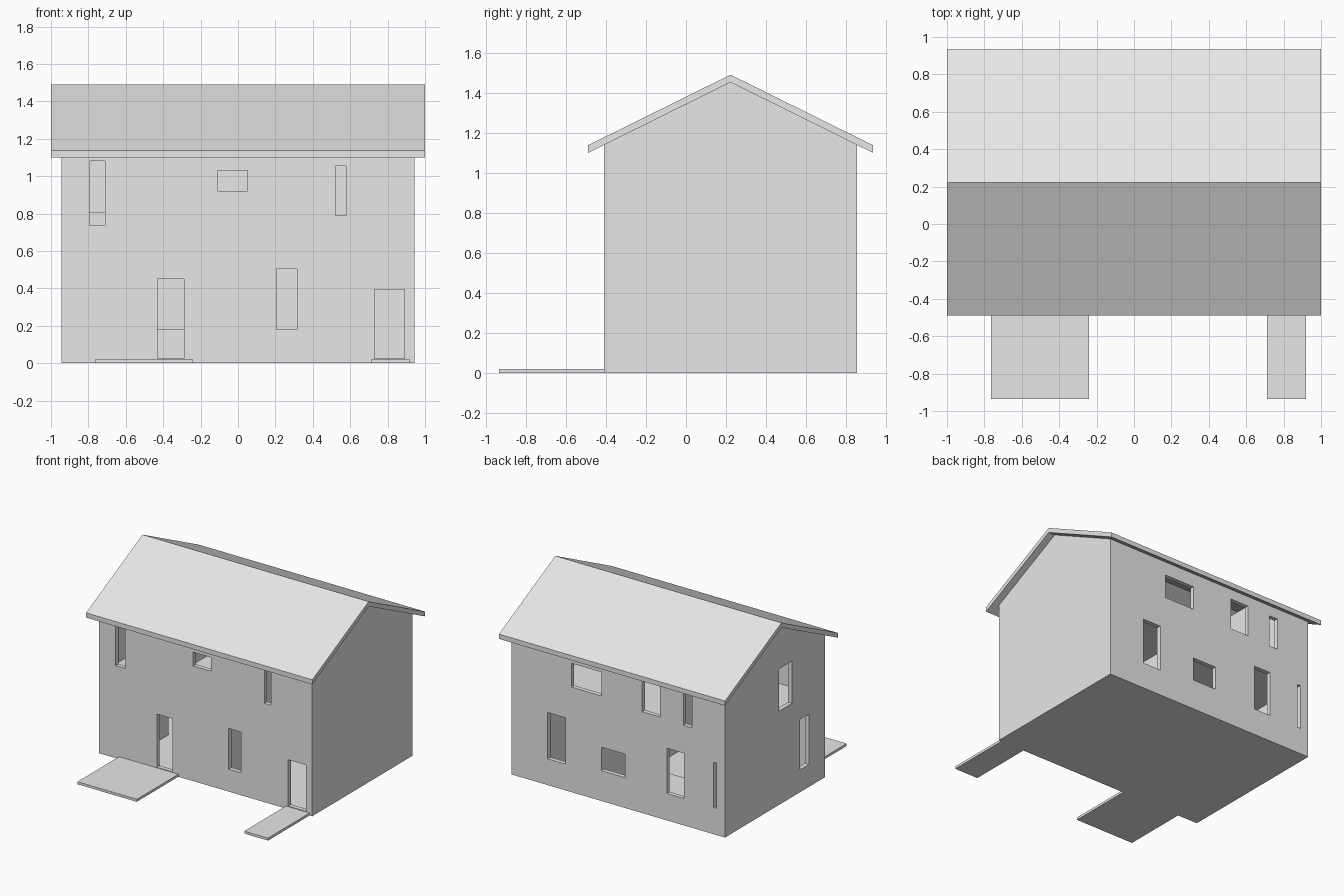
import bpy
import bmesh

cube = bpy.data.objects.get("Cube")
if cube:
    bpy.data.objects.remove(cube, do_unlink=True)

# One plain grey for the whole house
grey = bpy.data.materials.new("plain_grey")
grey.use_nodes = True
colour = (0.8, 0.8, 0.8, 1)
grey.diffuse_color = colour
for node in grey.node_tree.nodes:
    if node.type == 'BSDF_PRINCIPLED':
        node.inputs["Base Color"].default_value = colour


def make_object(name, bm):
    bmesh.ops.recalc_face_normals(bm, faces=bm.faces)
    mesh = bpy.data.meshes.new(name)
    bm.to_mesh(mesh)
    bm.free()
    mesh.materials.append(grey)
    obj = bpy.data.objects.new(name, mesh)
    bpy.context.collection.objects.link(obj)
    return obj


def prism(name, profile, half_length):
    """Extrude a (y, z) profile along x."""
    bm = bmesh.new()
    face = bm.faces.new([bm.verts.new((-half_length, y, z)) for y, z in profile])
    moved = bmesh.ops.extrude_face_region(bm, geom=[face])["geom"]
    verts = [v for v in moved if isinstance(v, bmesh.types.BMVert)]
    bmesh.ops.translate(bm, verts=verts, vec=(2 * half_length, 0, 0))
    return make_object(name, bm)


def boxes(name, bounds):
    """One object holding boxes given as (x range, y range, z range)."""
    bm = bmesh.new()
    for ranges in bounds:
        verts = bmesh.ops.create_cube(bm, size=1)["verts"]
        for v in verts:
            v.co = [(a + b) / 2 + c * (b - a) for c, (a, b) in zip(v.co, ranges)]
    return make_object(name, bm)


def cut(target, cutter):
    cutter.hide_render = True
    mod = target.modifiers.new("cut", 'BOOLEAN')
    mod.operation = 'DIFFERENCE'
    mod.solver = 'EXACT'
    mod.object = cutter
    bpy.context.view_layer.objects.active = target
    bpy.ops.object.modifier_apply(modifier=mod.name)
    bpy.data.objects.remove(cutter, do_unlink=True)


RIDGE_Y, SLOPE, UNDER = 0.2225, 0.495, 1.452
SIDE, FRONT, BACK, WALL = 0.943, -0.41, 0.855, 0.035


def under_roof(y):
    return UNDER - SLOPE * abs(y - RIDGE_Y)


def house_profile(front, back, bottom, lift):
    return [(front, bottom), (back, bottom), (back, under_roof(back) + lift),
            (RIDGE_Y, UNDER + lift), (front, under_roof(front) + lift)]


# Hollow walls with a floor
walls = prism("walls", house_profile(FRONT, BACK, 0, 0.004), SIDE)
inner = house_profile(FRONT + WALL, BACK - WALL, 0.02, 0.1)
cut(walls, prism("hollow_cutter", inner, SIDE - WALL))

# Door and window openings: (low, high) along the wall, then (low, high) in z
front_openings = [
    (-0.795, -0.71, 0.74, 1.08), (-0.11, 0.05, 0.92, 1.03),
    (0.52, 0.577, 0.79, 1.055), (0.205, 0.315, 0.18, 0.505),
    (-0.43, -0.29, 0.025, 0.45), (0.73, 0.89, 0.025, 0.395)]
back_openings = [
    (0.15, 0.415, 0.84, 1.03), (-0.37, -0.21, 0.81, 1.06),
    (-0.65, -0.575, 0.8, 1.055), (0.467, 0.625, 0.21, 0.58),
    (-0.06, 0.15, 0.243, 0.43), (-0.58, -0.43, 0.215, 0.577),
    (-0.87, -0.844, 0.213, 0.575)]
side_openings = [(0.01, 0.174, 0.75, 1.087), (-0.207, -0.093, 0.18, 0.58)]

openings = []
for y, group in ((FRONT, front_openings), (BACK, back_openings)):
    openings += [((a, b), (y - 0.05, y + 0.05), (lo, hi)) for a, b, lo, hi in group]
openings += [((-SIDE - 0.05, -SIDE + 0.05), (a, b), (lo, hi))
             for a, b, lo, hi in side_openings]
cut(walls, boxes("opening_cutter", openings))

# Gable roof with plumb-cut eaves
EAVE, THICK = 0.7125, 0.038
roof_profile = [(RIDGE_Y + s * d, under_roof(RIDGE_Y + d) + t) for s, d, t in
                ((-1, EAVE, 0), (-1, EAVE, THICK), (0, 0, THICK),
                 (1, EAVE, THICK), (1, EAVE, 0), (0, 0, 0))]
prism("roof", roof_profile, 1.0)

# Entrance slabs in front of the two doors
for name, xs in (("wide_entrance_slab", (-0.765, -0.24)),
                 ("narrow_entrance_slab", (0.71, 0.92))):
    boxes(name, [(xs, (-0.935, FRONT), (0, 0.02))])

# Storey floor, partitions and low built-in blocks
IN_X, IN_F, IN_B = SIDE - WALL, FRONT + WALL, BACK - WALL
boxes("upper_floor", [((-IN_X, IN_X), (IN_F, IN_B), (0.62, 0.66))])
boxes("lower_partitions", [
    ((0.155, 0.18), (IN_F, IN_B), (0.02, 0.62)),
    ((0.66, 0.685), (0.3, IN_B), (0.02, 0.62)),
    ((-0.71, -0.685), (IN_F, 0.1), (0.02, 0.62))])
boxes("upper_partitions", [
    ((-0.47, -0.445), (IN_F, IN_B), (0.66, 1.13)),
    ((0.45, 0.475), (IN_F, 0.3), (0.66, 1.13))])
boxes("lower_block", [((-0.6, -0.2), (0.5, IN_B), (0.02, 0.18))])
boxes("upper_block", [((-IN_X, -0.68), (0.25, IN_B), (0.66, 0.805))])
